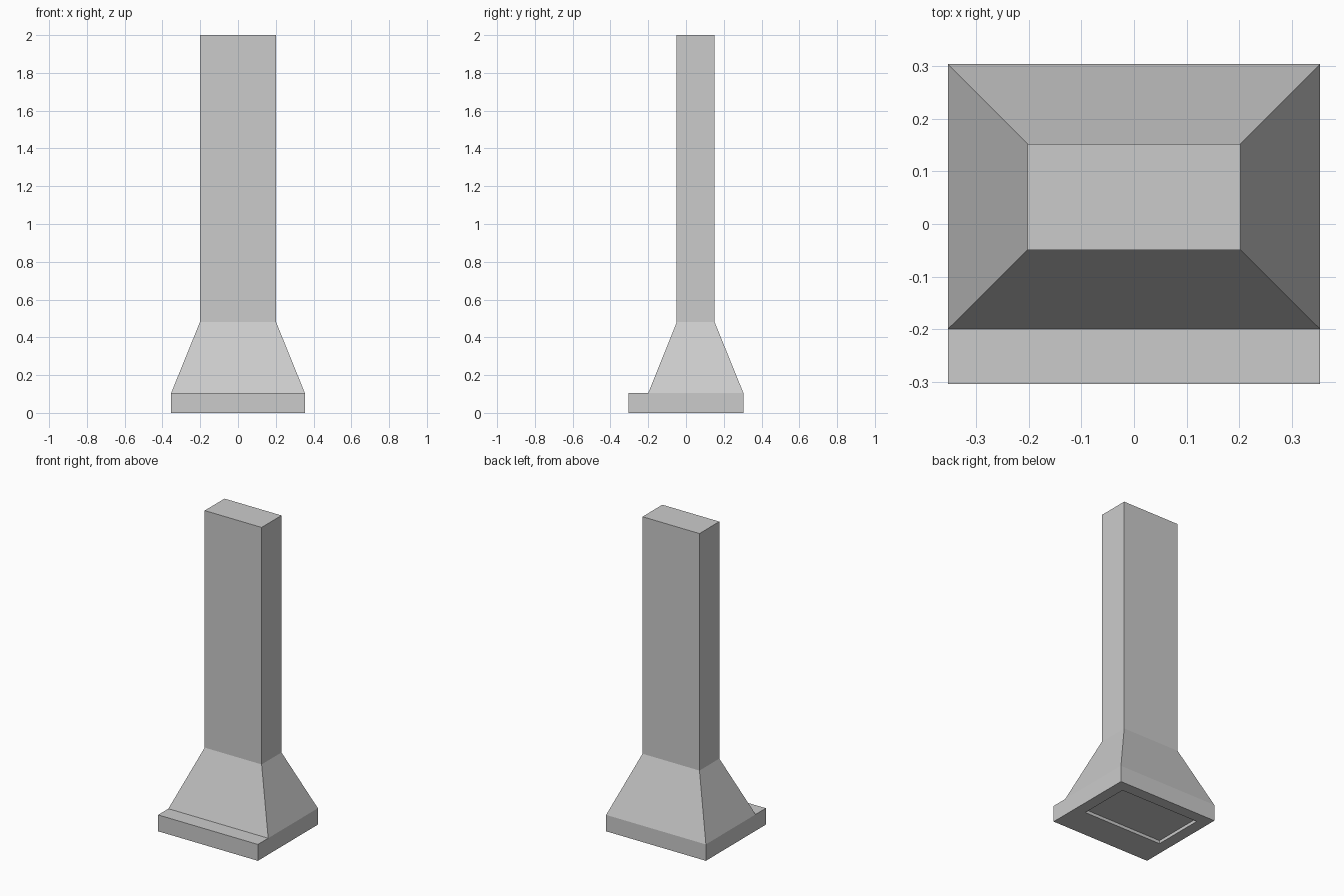
import bpy, bmesh

if "Cube" in bpy.data.objects:
    bpy.data.objects.remove(bpy.data.objects["Cube"])


def loft(name, rings, cap_start=False, cap_end=False):
    """Skin a stack of rectangles, each (half_width, y_front, y_back, z)."""
    bm = bmesh.new()
    loops = [[bm.verts.new(p) for p in ((-w, y0, z), (w, y0, z), (w, y1, z), (-w, y1, z))]
             for w, y0, y1, z in rings]
    for a, b in zip(loops, loops[1:]):
        for i in range(4):
            j = (i + 1) % 4
            bm.faces.new((a[i], a[j], b[j], b[i]))
    if cap_start:
        bm.faces.new(loops[0][::-1])
    if cap_end:
        bm.faces.new(loops[-1])
    mesh = bpy.data.meshes.new(name)
    bm.to_mesh(mesh)
    bm.free()
    obj = bpy.data.objects.new(name, mesh)
    bpy.context.collection.objects.link(obj)
    return obj


# Shared joint sections
canopy_foot = (0.354, -0.20, 0.304, 0.105)
chimney_foot = (0.202, -0.049, 0.152, 0.48)

# Base slab, with a shallow filter recess in the underside
loft("hood_base", [
    (0.281, -0.105, 0.231, 0.02),
    (0.281, -0.105, 0.231, 0.0),
    (0.354, -0.304, 0.304, 0.0),
    (0.354, -0.304, 0.304, 0.105),
], cap_start=True, cap_end=True)

# Sloping canopy
loft("canopy", [canopy_foot, chimney_foot])

# Tall chimney duct
loft("chimney", [chimney_foot, (0.202, -0.049, 0.152, 2.0)], cap_end=True)
